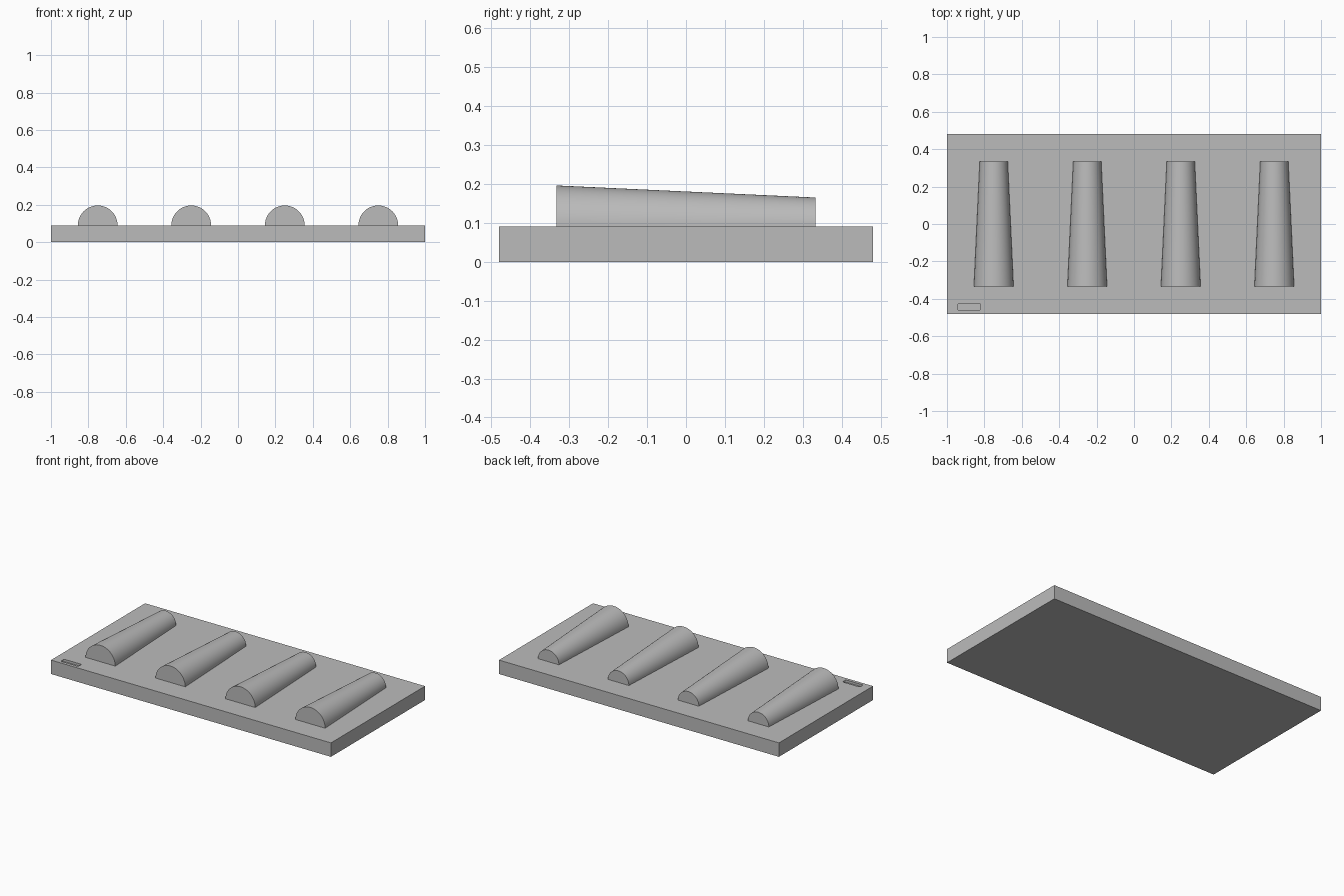
import bpy, bmesh
from math import cos, sin, pi

cube = bpy.data.objects.get("Cube")
if cube:
    bpy.data.objects.remove(cube, do_unlink=True)

GREY = (0.5, 0.5, 0.5, 1)
TOP, HALF_DEPTH = 0.09, 0.48

grey = bpy.data.materials.new("plain grey")
grey.use_nodes = True
grey.diffuse_color = GREY
grey.node_tree.nodes["Principled BSDF"].inputs["Base Color"].default_value = GREY


def add_object(name, bm):
    bmesh.ops.recalc_face_normals(bm, faces=bm.faces[:])
    mesh = bpy.data.meshes.new(name)
    bm.to_mesh(mesh)
    bm.free()
    mesh.materials.append(grey)
    obj = bpy.data.objects.new(name, mesh)
    bpy.context.collection.objects.link(obj)
    return obj


def loft(name, ring_a, ring_b):
    """Closed solid between two matching rings of points."""
    bm = bmesh.new()
    a, b = [[bm.verts.new(p) for p in ring] for ring in (ring_a, ring_b)]
    bm.faces.new(a)
    bm.faces.new(b)
    for i in range(len(a)):
        j = (i + 1) % len(a)
        bm.faces.new((a[i], a[j], b[j], b[i]))
    return add_object(name, bm)


# Base plate
def rectangle(z):
    return [(sx, sy * HALF_DEPTH, z) for sx, sy in ((-1, -1), (1, -1), (1, 1), (-1, 1))]


plate = loft("base_plate", rectangle(0), rectangle(TOP))


# Small rounded slot sunk into the front corner of the plate
def slot_ring(z, cx=-0.882, cy=-0.443, w=0.062, d=0.017, r=0.008, steps=6):
    ring = []
    for k, (sx, sy) in enumerate(((1, 1), (-1, 1), (-1, -1), (1, -1))):
        for i in range(steps + 1):
            t = (k + i / steps) * pi / 2
            ring.append((cx + sx * (w - r) + r * cos(t),
                         cy + sy * (d - r) + r * sin(t), z))
    return ring


cutter = loft("slot_cutter", slot_ring(TOP - 0.015), slot_ring(TOP + 0.05))
cutter.hide_render = True
cutter.hide_viewport = True
cut = plate.modifiers.new("slot", 'BOOLEAN')
cut.operation = 'DIFFERENCE'
cut.solver = 'EXACT'
cut.object = cutter


# Tapered half-round ridges, sunk slightly into the plate
def half_round(cx, y, r, steps=32, sink=0.01):
    arc = [(cx + r * cos(pi * i / steps), y, TOP + r * sin(pi * i / steps))
           for i in range(steps + 1)]
    return arc + [(cx - r, y, TOP - sink), (cx + r, y, TOP - sink)]


for n in range(4):
    cx = -0.75 + n * 0.5
    ridge = loft(f"tapered_ridge_{n + 1}",
                 half_round(cx, -0.333, 0.106), half_round(cx, 0.333, 0.075))
    bpy.ops.object.select_all(action='DESELECT')
    ridge.select_set(True)
    bpy.context.view_layer.objects.active = ridge
    bpy.ops.object.shade_smooth_by_angle(angle=pi / 6)
